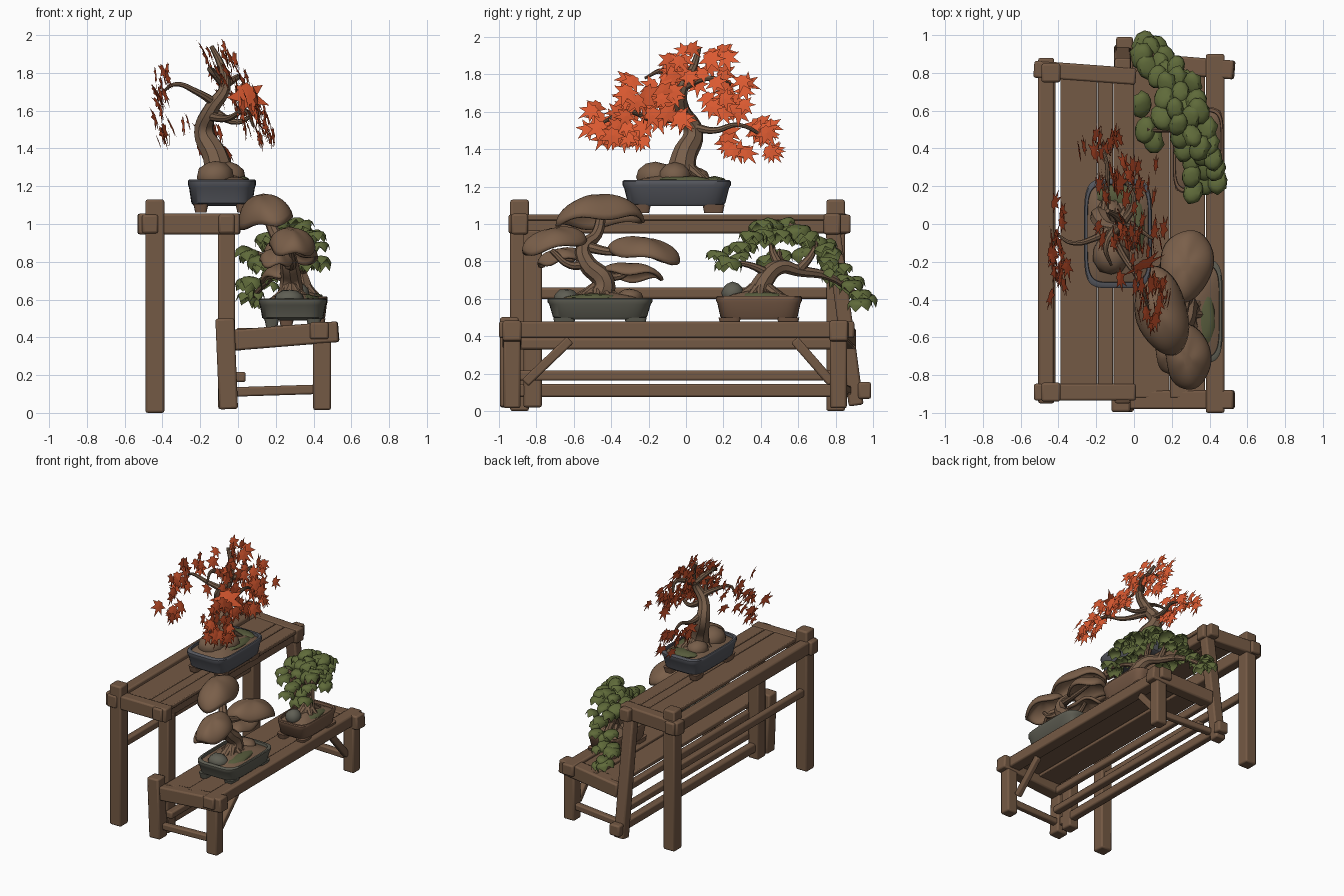
import bpy, bmesh, math, random
from mathutils import Vector, Matrix, Euler

if "Cube" in bpy.data.objects:
    bpy.data.objects.remove(bpy.data.objects["Cube"])
random.seed(7)
U = random.uniform
smooth_parts = []


def material(name, rgb):
    m = bpy.data.materials.new(name)
    m.use_nodes = True
    m.diffuse_color = (*rgb, 1)
    m.node_tree.nodes["Principled BSDF"].inputs["Base Color"].default_value = (*rgb, 1)
    return m


WOOD = material("weathered wood", (0.175, 0.1, 0.058))
BARK = material("bark", (0.185, 0.112, 0.068))
PAD = material("brown pad", (0.195, 0.115, 0.068))
ORANGE = material("orange leaf", (0.7, 0.1, 0.03))
GREEN = material("green leaf", (0.115, 0.145, 0.042))
SLATE = material("slate glaze", (0.09, 0.094, 0.11))
SAGE = material("sage glaze", (0.115, 0.113, 0.088))
CLAY = material("brown clay", (0.18, 0.1, 0.06))
MOSS = material("moss", (0.095, 0.105, 0.045))


def finish(name, bm, mat, smooth=False):
    bmesh.ops.recalc_face_normals(bm, faces=bm.faces)
    me = bpy.data.meshes.new(name)
    bm.to_mesh(me)
    bm.free()
    me.materials.append(mat)
    ob = bpy.data.objects.new(name, me)
    bpy.context.collection.objects.link(ob)
    if smooth:
        smooth_parts.append(ob)
    return ob


def beam(name, a, b, w, h):
    """Bevelled timber from a to b."""
    a, b = Vector(a), Vector(b)
    d = b - a
    up = Vector((0, 0, 1)) if abs(d.normalized().z) < 0.8 else Vector((0, 1, 0))
    side = d.normalized().cross(up).normalized()
    top = side.cross(d.normalized())
    rot = Matrix((side, d.normalized(), top)).transposed().to_4x4()
    bm = bmesh.new()
    bmesh.ops.create_cube(bm, size=1, matrix=Matrix.Translation((a + b) / 2) @ rot
                          @ Matrix.Diagonal((w, d.length, h, 1)))
    mod = finish(name, bm, WOOD, True).modifiers.new("worn edges", "BEVEL")
    mod.width = min(0.012, h * 0.2)
    mod.segments = 2


def loft(bm, rings, cap_start=True, cap_end=True):
    loops = [[bm.verts.new(p) for p in r] for r in rings]
    n = len(loops[0])
    for p, q in zip(loops, loops[1:]):
        for i in range(n):
            bm.faces.new((p[i], p[(i + 1) % n], q[(i + 1) % n], q[i]))
    if cap_start:
        bm.faces.new(loops[0])
    if cap_end:
        bm.faces.new(loops[-1])


def limb(name, pts, r0, r1):
    """Tapering branch through smooth points."""
    cu = bpy.data.curves.new(name, "CURVE")
    cu.dimensions = "3D"
    cu.bevel_depth = 1
    cu.bevel_resolution = 2
    cu.resolution_u = 5
    cu.use_fill_caps = True
    sp = cu.splines.new("BEZIER")
    sp.bezier_points.add(len(pts) - 1)
    for i, (bp, p) in enumerate(zip(sp.bezier_points, pts)):
        bp.co = p
        bp.handle_left_type = bp.handle_right_type = "AUTO"
        bp.radius = r0 + (r1 - r0) * (i / (len(pts) - 1)) ** 0.7
    tmp = bpy.data.objects.new(name, cu)
    bpy.context.collection.objects.link(tmp)
    dg = bpy.context.evaluated_depsgraph_get()
    me = bpy.data.meshes.new_from_object(tmp.evaluated_get(dg))
    bpy.data.objects.remove(tmp)
    me.materials.clear()
    me.materials.append(BARK)
    ob = bpy.data.objects.new(name, me)
    bpy.context.collection.objects.link(ob)
    smooth_parts.append(ob)


def rounded(cx, cy, rx, ry, z, n=40):
    f = lambda v: math.copysign(abs(v) ** 0.4, v)
    return [(cx + rx * f(math.cos(t)), cy + ry * f(math.sin(t)), z)
            for t in (2 * math.pi * (i + 0.5) / n for i in range(n))]


def pot(name, cx, cy, rx, ry, z0, z1, mat, foot_mat):
    bm = bmesh.new()
    foot, h = 0.035, z1 - z0 - 0.035
    prof = ((0.82, 0), (0.9, 0.12), (0.97, 0.7), (1, 0.8), (1, 0.95), (0.97, 1), (0.9, 1), (0.88, 0.7))
    loft(bm, [rounded(cx, cy, rx * s, ry * s, z0 + foot + h * t) for s, t in prof])
    finish(name, bm, mat, True)
    bm = bmesh.new()
    loft(bm, [rounded(cx, cy, rx * s, ry * s, z1 + dz) for s, dz in ((0.89, -0.02), (0.6, 0.01), (0.2, 0.03))])
    finish(name + "_soil", bm, BARK, True)
    for sx in (-1, 1):
        for sy in (-1, 1):
            bm = bmesh.new()
            x, y = cx + sx * rx * 0.62, cy + sy * ry * 0.68
            loft(bm, [rounded(x, y, 0.03, 0.05, z0, 16), rounded(x, y, 0.04, 0.06, z0 + 0.045, 16)])
            finish(name + "_foot", bm, foot_mat, True)


def mound(name, c, r, mat):
    bm = bmesh.new()
    bmesh.ops.create_icosphere(bm, subdivisions=2, radius=1,
                               matrix=Matrix.Translation(c) @ Matrix.Diagonal((*r, 1)))
    for v in bm.verts:
        v.co += Vector((U(-1, 1), U(-1, 1), U(-1, 1))) * 0.003
    finish(name, bm, mat, True)


def roots(name, c, n, reach, drop):
    for i in range(n):
        a = 2 * math.pi * i / n + U(-0.3, 0.3)
        d = Vector((math.cos(a) * 0.7, math.sin(a), 0)) * reach
        limb(name, [Vector(c), Vector(c) + d * 0.5 - Vector((0, 0, drop * 0.5)), Vector(c) + d - Vector((0, 0, drop))],
             0.04, 0.015)


# Tall shelf: posts, legs, rails, planks
for y in (-0.89, 0.8):
    beam("tall_post", (-0.44, y, 0), (-0.44, y, 1.13), 0.1, 0.1)
    beam("shelf_end_beam", (-0.53, y + 0.02 * (y > 0), 1.0), (0.01, y - 0.02 * (y > 0), 1.0), 0.09, 0.11)
beam("shelf_front_leg", (-0.06, -0.82, 0.02), (-0.06, -0.82, 0.97), 0.09, 0.1)
beam("shelf_leaning_leg", (-0.06, 0.91, 0.03), (-0.06, 0.78, 1.0), 0.09, 0.08)
for x in (-0.465, -0.06):
    beam("shelf_rail", (x, -0.95, 1.0), (x, 0.88, 1.0), 0.085, 0.1)
beam("back_middle_rail", (-0.44, -0.9, 0.63), (-0.44, 0.8, 0.63), 0.05, 0.06)
for x, w in ((-0.292, 0.195), (-0.151, 0.08), (-0.054, 0.107)):
    beam("shelf_plank", (x, -0.88, 1.035), (x, 0.78, 1.035), w, 0.03)

# Low bench
for y, yb in ((-0.93, -0.93), (0.86, 0.815)):
    beam("bench_front_leg", (0.445, yb, 0.015), (0.445, yb, 0.42), 0.095, 0.09)
    beam("bench_end_beam", (-0.02, y, 0.385), (0.53, yb, 0.43), 0.1, 0.11)
    beam("bench_stretcher", (-0.05, y, 0.11), (0.43, yb, 0.125), 0.05, 0.05)
beam("bench_back_post", (-0.05, -0.945, 0.02), (-0.07, -0.945, 0.5), 0.1, 0.1)
beam("bench_back_stub", (-0.05, 0.92, 0.11), (-0.05, 0.99, 0.11), 0.09, 0.09)
beam("bench_front_rail", (0.43, -1.0, 0.435), (0.43, 0.9, 0.435), 0.1, 0.09)
beam("bench_back_rail", (0.0, -0.9, 0.36), (0.0, 0.85, 0.36), 0.05, 0.06)
beam("upper_stretcher", (0.01, -0.9, 0.19), (0.01, 0.8, 0.19), 0.06, 0.055)
beam("lower_stretcher", (-0.05, -0.9, 0.11), (-0.05, 0.98, 0.11), 0.06, 0.07)
for x, w in ((0.09, 0.195), (0.284, 0.185), (0.43, 0.1)):
    beam("bench_plank", (x, -0.92, 0.425 + x * 0.07), (x, 0.86, 0.425 + x * 0.07), w, 0.035)
for s in (-1, 1):
    beam("brace", (0.42, 0.82 * s - 0.04, 0.15), (0.42, 0.6 * s - 0.02, 0.38), 0.045, 0.05)

# Pots, mounds, rocks and moss
pot("slate_pot", -0.085, -0.05, 0.18, 0.29, 1.06, 1.235, SLATE, CLAY)
pot("sage_pot", 0.29, -0.46, 0.18, 0.28, 0.455, 0.605, SAGE, SAGE)
pot("clay_pot", 0.34, 0.39, 0.135, 0.23, 0.455, 0.615, CLAY, CLAY)
for c, r in (((-0.12, -0.16, 1.25), (0.1, 0.11, 0.085)), ((-0.05, -0.06, 1.25), (0.09, 0.09, 0.08)),
             ((-0.13, 0.04, 1.24), (0.08, 0.09, 0.07)), ((0.28, -0.3, 0.61), (0.08, 0.07, 0.045))):
    mound("earth_mound", c, r, BARK)
for c, r in (((0.27, -0.64, 0.6), (0.08, 0.07, 0.055)), ((0.32, 0.25, 0.63), (0.06, 0.06, 0.06))):
    mound("rock", c, r, SAGE)
for c, r in (((-0.08, 0.15, 1.235), (0.12, 0.06, 0.02)), ((0.01, -0.02, 1.235), (0.05, 0.15, 0.02)),
             ((0.37, -0.5, 0.607), (0.06, 0.15, 0.02)), ((0.4, 0.4, 0.615), (0.05, 0.12, 0.02))):
    mound("moss_patch", c, r, MOSS)

# Orange tree: trunk and branches
roots("maple_root", (-0.09, -0.02, 1.33), 8, 0.15, 0.1)
limb("maple_trunk", [(-0.09, -0.03, 1.22), (-0.12, -0.01, 1.36), (-0.18, 0.04, 1.49), (-0.14, -0.02, 1.61),
                     (-0.07, -0.02, 1.72), (-0.09, 0.04, 1.84), (-0.14, 0.07, 1.94)], 0.09, 0.012)
for pts in ([(-0.15, 0, 1.57), (-0.05, -0.18, 1.56), (0.04, -0.32, 1.6), (0.08, -0.48, 1.52)],
            [(-0.16, 0.03, 1.52), (-0.15, 0.15, 1.5), (-0.14, 0.28, 1.53), (-0.17, 0.43, 1.46)],
            [(-0.12, -0.02, 1.64), (-0.22, -0.08, 1.7), (-0.33, -0.1, 1.74), (-0.4, -0.06, 1.7)],
            [(-0.08, -0.02, 1.73), (0, 0.12, 1.78), (-0.05, 0.24, 1.75)],
            [(-0.14, -0.01, 1.6), (0, -0.02, 1.54), (0.1, -0.08, 1.6)],
            [(-0.08, 0, 1.75), (-0.15, -0.12, 1.82), (-0.12, -0.22, 1.78)]):
    limb("maple_branch", pts, 0.026, 0.007)


def star_leaf(bm, c, normal, tip, r):
    """Flat pointed leaf with seven lobes, slightly cupped."""
    n = Vector(normal).normalized()
    v = (Vector(tip) - n * n.dot(Vector(tip))).normalized()
    u, c = v.cross(n), Vector(c)
    lobe = (1.15, 1.0, 0.9, 0.55)
    rim = []
    for i in range(14):
        a = math.pi * i / 7
        k = 0.45 if i % 2 else lobe[min(i, 14 - i) // 2]
        rim.append(bm.verts.new(c + (v * math.cos(a) + u * math.sin(a)) * r * k - n * r * k * 0.08))
    mid = bm.verts.new(c)
    for i in range(14):
        bm.faces.new((mid, rim[i], rim[(i + 1) % 14]))


# Orange foliage: centre, half extents and count for each spray
sprays = (((0.1, -0.4, 1.53), (0.07, 0.13, 0.1), 20), ((0.04, -0.2, 1.68), (0.07, 0.14, 0.1), 16),
          ((-0.17, 0.34, 1.47), (0.09, 0.14, 0.09), 18), ((-0.08, 0.06, 1.86), (0.09, 0.17, 0.09), 24),
          ((0.0, 0.2, 1.69), (0.1, 0.13, 0.1), 16), ((-0.4, -0.1, 1.72), (0.04, 0.22, 0.11), 16),
          ((-0.4, -0.3, 1.52), (0.05, 0.12, 0.08), 8), ((0.1, -0.1, 1.58), (0.06, 0.1, 0.04), 6))
bm = bmesh.new()
for c, e, count in sprays:
    for i in range(count):
        p = Vector([c[k] + e[k] * U(-1, 1) for k in range(3)])
        if c[0] > -0.3:
            p.x -= (p.z - c[2]) * 0.5
        out = Vector((0, p.y * 0.8 + U(-0.3, 0.3), -0.3 + U(-0.3, 0.2)))
        star_leaf(bm, p, (1, U(-0.3, 0.3), U(0, 0.6)), out, U(0.06, 0.085))
star_leaf(bm, (0.05, -0.22, 1.68), (0.45, -0.8, 0.3), (0.35, 0, -1), 0.14)
finish("maple_leaves", bm, ORANGE)

# Brown padded tree
roots("pine_root", (0.28, -0.47, 0.66), 9, 0.15, 0.07)
limb("pine_trunk", [(0.28, -0.47, 0.59), (0.28, -0.44, 0.69), (0.27, -0.53, 0.79), (0.25, -0.55, 0.87),
                    (0.2, -0.48, 0.94), (0.15, -0.45, 1.06)], 0.075, 0.025)
for pts in ([(0.26, -0.53, 0.79), (0.29, -0.62, 0.78), (0.28, -0.72, 0.86)],
            [(0.24, -0.54, 0.88), (0.28, -0.38, 0.85), (0.28, -0.2, 0.87)],
            [(0.27, -0.47, 0.73), (0.24, -0.36, 0.72), (0.24, -0.28, 0.77)]):
    limb("pine_branch", pts, 0.03, 0.014)


def pad(c, rx, ry, h, tilt):
    """Hollow, wavy-edged foliage cap."""
    bm = bmesh.new()
    ph, n = U(0, 6), 36
    rings = []
    for j in range(1, 9):
        t = j / 8 * math.pi / 2
        rings.append([(rx * math.sin(t) * math.cos(a) * (1 + 0.08 * math.sin(3 * a + ph) * j / 8),
                       ry * math.sin(t) * math.sin(a) * (1 + 0.07 * math.sin(2 * a + ph) * j / 8),
                       h * math.cos(t) + 0.012 * math.sin(4 * a + ph) * j / 8)
                      for a in (2 * math.pi * i / n for i in range(n))])
    loft(bm, rings, True, False)
    bm.transform(Matrix.Translation(c) @ Euler(tilt).to_matrix().to_4x4())
    finish("foliage_pad", bm, PAD, True).modifiers.new("thickness", "SOLIDIFY").thickness = 0.018


pad((0.15, -0.46, 1.01), 0.14, 0.23, 0.15, (0.05, -0.2, 0.2))
pad((0.27, -0.23, 0.82), 0.14, 0.21, 0.11, (-0.15, 0, -0.2))
pad((0.28, -0.7, 0.87), 0.12, 0.19, 0.11, (0.2, 0, 0.15))
pad((0.23, -0.3, 0.72), 0.11, 0.17, 0.07, (-0.05, -0.2, 0))
pad((0.2, -0.67, 0.8), 0.09, 0.13, 0.07, (0.2, 0, 0))

# Green cascading tree
roots("cascade_root", (0.34, 0.4, 0.68), 8, 0.14, 0.08)
limb("cascade_trunk", [(0.34, 0.38, 0.6), (0.33, 0.42, 0.7), (0.29, 0.5, 0.77), (0.25, 0.6, 0.75),
                       (0.18, 0.76, 0.72), (0.08, 0.92, 0.62)], 0.07, 0.014)
for pts in ([(0.32, 0.45, 0.73), (0.36, 0.34, 0.78), (0.39, 0.2, 0.8)],
            [(0.29, 0.5, 0.77), (0.26, 0.46, 0.88), (0.25, 0.5, 0.98)],
            [(0.28, 0.52, 0.77), (0.16, 0.5, 0.82), (0.07, 0.5, 0.86)],
            [(0.25, 0.6, 0.75), (0.25, 0.68, 0.85), (0.22, 0.7, 0.93)]):
    limb("cascade_branch", pts, 0.028, 0.01)


def droop_leaf(c, s):
    """Domed leaf clump with a ragged rim."""
    bm = bmesh.new()
    prof = ((0.35, 0.0), (0.8, -0.12), (1.0, -0.4), (1.05, -0.75))
    rings = [[(s * 0.95 * r * math.cos(a), s * 1.25 * r * math.sin(a),
               s * z * (1 + (0.5 if i % 2 else -0.35) * (r > 1)))
              for i, a in enumerate(2 * math.pi * k / 12 for k in range(12))] for r, z in prof]
    loft(bm, rings, True, False)
    bm.transform(Matrix.Translation(c) @ Euler((U(-0.4, 0.4), U(-0.4, 0.4), U(-0.5, 0.5))).to_matrix().to_4x4())
    finish("leaf_clump", bm, GREEN, True)


crown = ((0.38, 0.19, 0.83), (0.36, 0.33, 0.93), (0.32, 0.46, 1.02), (0.28, 0.6, 1.01),
         (0.23, 0.74, 0.9), (0.14, 0.83, 0.78), (0.06, 0.96, 0.63))
for a, b in zip(crown, crown[1:]):
    for i in range(6):
        p = Vector(a).lerp(Vector(b), i / 6)
        droop_leaf(p + Vector(((i % 3 - 1) * 0.065, U(-0.02, 0.02), U(-0.06, 0.03))), U(0.045, 0.058))
for c in ((0.05, 0.62, 0.87), (0.05, 0.5, 0.86), (0.09, 0.44, 0.83), (0.14, 0.57, 0.95), (0.15, 0.68, 0.93),
          (0.06, 0.96, 0.63), (0.05, 0.88, 0.7)):
    droop_leaf(c, 0.056)

bpy.ops.object.select_all(action="DESELECT")
for ob in smooth_parts:
    ob.select_set(True)
bpy.context.view_layer.objects.active = smooth_parts[0]
bpy.ops.object.shade_smooth_by_angle(angle=math.radians(40))
